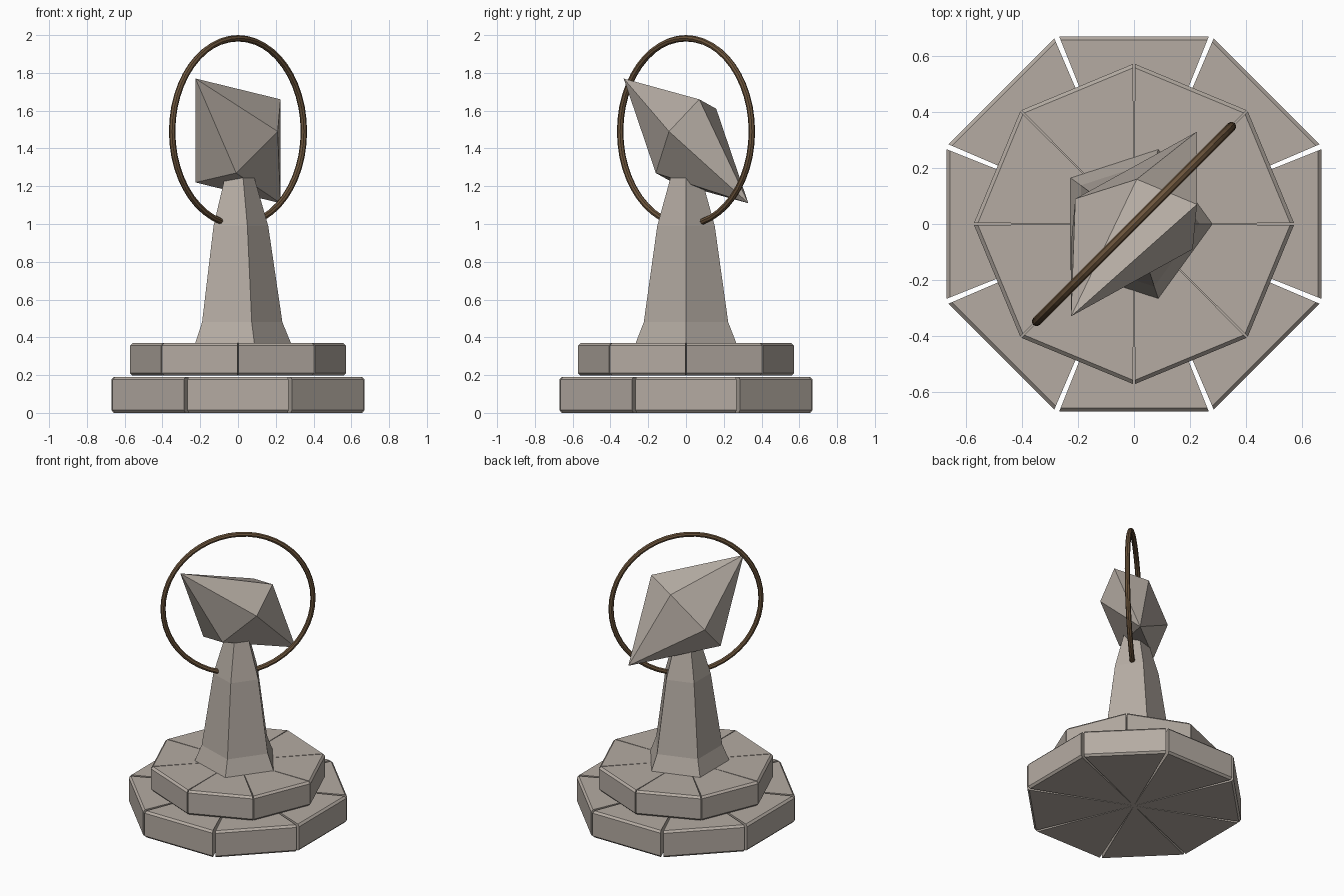
import bpy
import bmesh
from math import cos, sin, pi, radians
from mathutils import Vector

cube = bpy.data.objects.get("Cube")
if cube:
    bpy.data.objects.remove(cube, do_unlink=True)


def material(name, color):
    mat = bpy.data.materials.new(name)
    mat.use_nodes = True
    mat.diffuse_color = color
    mat.node_tree.nodes["Principled BSDF"].inputs["Base Color"].default_value = color
    return mat


stone = material("warm grey stone", (0.46, 0.41, 0.365, 1))
bronze = material("dark bronze", (0.15, 0.09, 0.045, 1))


def finish(bm, name, mat):
    bmesh.ops.remove_doubles(bm, verts=bm.verts, dist=0.0001)
    bmesh.ops.recalc_face_normals(bm, faces=bm.faces)
    mesh = bpy.data.meshes.new(name)
    bm.to_mesh(mesh)
    bm.free()
    mesh.materials.append(mat)
    obj = bpy.data.objects.new(name, mesh)
    bpy.context.collection.objects.link(obj)
    return obj


def bridge(bm, a, b):
    """Join two equal closed loops of vertices with quads."""
    n = len(a)
    for i in range(n):
        j = (i + 1) % n
        bm.faces.new((a[i], a[j], b[j], b[i]))


# Each tier is eight wedge stones with a chamfered outer rim
def stone_tier(name, radius, z0, z1, turn, gap, chamfer=0.014):
    r = radius - chamfer
    profile = [(0, z0), (r, z0), (radius, z0 + chamfer),
               (radius, z1 - chamfer), (r, z1), (0, z1)]
    for k in range(8):
        bm = bmesh.new()
        sides = []
        for sign in (-1, 1):
            angle = turn + k * pi / 4 + sign * (pi / 8 - gap)
            sides.append([bm.verts.new((d * cos(angle), d * sin(angle), z))
                          for d, z in profile])
            bm.faces.new(sides[-1])
        bridge(bm, *sides)
        bmesh.ops.dissolve_degenerate(bm, dist=0.0001, edges=bm.edges)
        finish(bm, f"{name}_{k + 1}", stone)


stone_tier("lower_tier_stone", 0.722, 0, 0.19, 0, radians(0.75))
stone_tier("upper_tier_stone", 0.572, 0.197, 0.37, pi / 8, radians(0.35))

# Five-sided tapering pedestal
bm = bmesh.new()
rings = []
for radius, z in [(0.28, 0.37), (0.235, 0.48), (0.16, 0.99), (0.085, 1.25)]:
    rings.append([bm.verts.new((radius * cos(i * 2 * pi / 5),
                                radius * sin(i * 2 * pi / 5), z)) for i in range(5)])
for low, high in zip(rings, rings[1:]):
    bridge(bm, low, high)
bm.faces.new(rings[0])
bm.faces.new(rings[-1])
finish(bm, "pedestal", stone)

# Tilted six-sided double pyramid, symmetric about its centre
center = Vector((0, 0, 1.44))
tip = Vector((-0.225, -0.33, 0.33))
half_girdle = [Vector((0.225, 0.07, 0.22)), Vector((0.21, -0.09, 0.05)),
               Vector((-0.01, -0.16, -0.17))]
bm = bmesh.new()
girdle = [bm.verts.new(center + s * v) for s in (1, -1) for v in half_girdle]
for s in (1, -1):
    apex = bm.verts.new(center + s * tip)
    for i in range(6):
        bm.faces.new((girdle[i], girdle[(i + 1) % 6], apex))
finish(bm, "crystal", stone)

# Upright ring that passes through the pedestal neck
bpy.ops.mesh.primitive_torus_add(major_radius=0.493, minor_radius=0.017,
                                 major_segments=48, minor_segments=8,
                                 location=(0, 0, 1.49),
                                 rotation=(pi / 2, 0, pi / 4))
ring = bpy.context.object
ring.name = "ring"
ring.data.materials.append(bronze)
